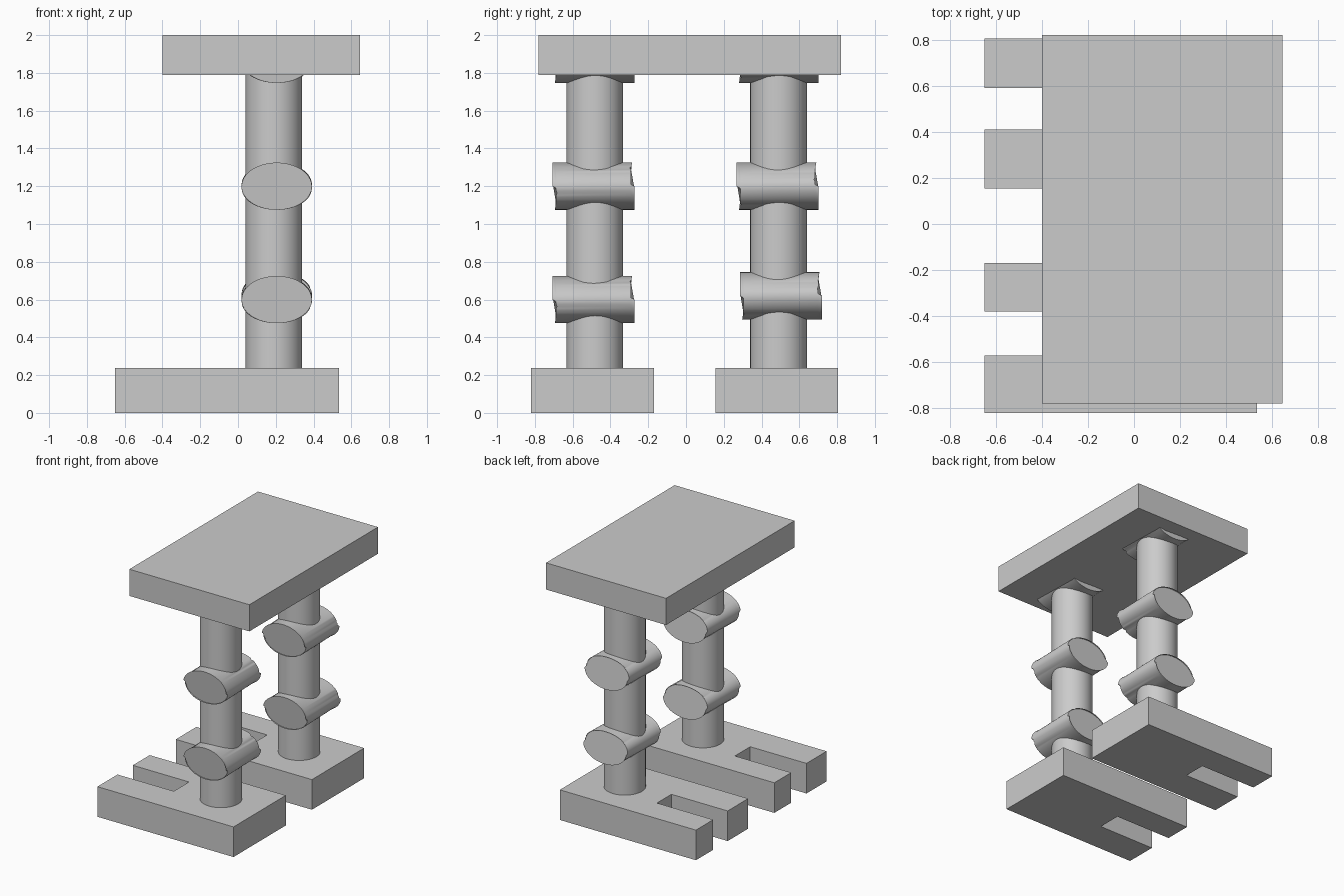
import bpy, bmesh, math
from mathutils import Matrix

cube = bpy.data.objects.get("Cube")
if cube:
    bpy.data.objects.remove(cube, do_unlink=True)

grey = bpy.data.materials.new("plain_grey")
grey.use_nodes = True
colour = (0.6, 0.6, 0.6, 1)
grey.diffuse_color = colour
grey.node_tree.nodes["Principled BSDF"].inputs["Base Color"].default_value = colour


def finish(name, bm, smooth=False):
    mesh = bpy.data.meshes.new(name)
    bmesh.ops.recalc_face_normals(bm, faces=bm.faces)
    bm.to_mesh(mesh)
    bm.free()
    mesh.materials.append(grey)
    obj = bpy.data.objects.new(name, mesh)
    bpy.context.collection.objects.link(obj)
    if smooth:
        bpy.ops.object.select_all(action="DESELECT")
        obj.select_set(True)
        bpy.context.view_layer.objects.active = obj
        bpy.ops.object.shade_smooth_by_angle(angle=math.radians(35))
    return obj


def extrude_outline(name, points, z0, z1):
    """Prism standing on a flat outline."""
    bm = bmesh.new()
    face = bm.faces.new([bm.verts.new((x, y, z0)) for x, y in points])
    new = bmesh.ops.extrude_face_region(bm, geom=[face])["geom"]
    verts = [v for v in new if isinstance(v, bmesh.types.BMVert)]
    bmesh.ops.translate(bm, verts=verts, vec=(0, 0, z1 - z0))
    return finish(name, bm)


def joint(name, y0, y1, z):
    """Oval drum lying along y, with softened rims."""
    bm = bmesh.new()
    bmesh.ops.create_cone(bm, cap_ends=True, segments=64, radius1=1, radius2=1, depth=1)
    bm.transform(Matrix.Translation((0.205, (y0 + y1) / 2, z))
                 @ Matrix.Diagonal((0.186, y1 - y0, 0.125, 1))
                 @ Matrix.Rotation(math.pi / 2, 4, "X"))
    rims = [e for e in bm.edges if any(len(f.verts) > 4 for f in e.link_faces)]
    bmesh.ops.bevel(bm, geom=rims, offset=0.012, segments=3, profile=0.5, affect="EDGES")
    return finish(name, bm, True)


def leg(name, y):
    bm = bmesh.new()
    bmesh.ops.create_cone(bm, cap_ends=True, segments=48, radius1=0.15, radius2=0.15, depth=1.7)
    bm.transform(Matrix.Translation((0.19, y, 1.05)))
    return finish(name, bm, True)


# Slab on top
extrude_outline("top_slab", [(-0.4, -0.78), (0.645, -0.78), (0.645, 0.82), (-0.4, 0.82)], 1.79, 2)

# Per side: foot start and end, slot start and end, leg centre, joint spans from the bottom up
sides = {
    "front": (-0.82, -0.17, -0.57, -0.38, -0.483, ((-0.695, 0.6), (-0.695, 1.2), (-0.695, 1.872))),
    "back": (0.155, 0.805, 0.41, 0.59, 0.49, ((0.297, 0.62), (0.28, 1.2), (0.28, 1.872))),
}
for side, (y0, y1, s0, s1, leg_y, joints) in sides.items():
    # Slotted foot
    extrude_outline(side + "_foot", [(-0.65, y0), (0.535, y0), (0.535, y1), (-0.65, y1),
                                     (-0.65, s1), (-0.16, s1), (-0.16, s0), (-0.65, s0)], 0, 0.237)
    leg(side + "_leg", leg_y)
    for part, (start, z) in zip(("ankle", "knee", "hip"), joints):
        joint(f"{side}_{part}_joint", start, start + 0.41, z)
